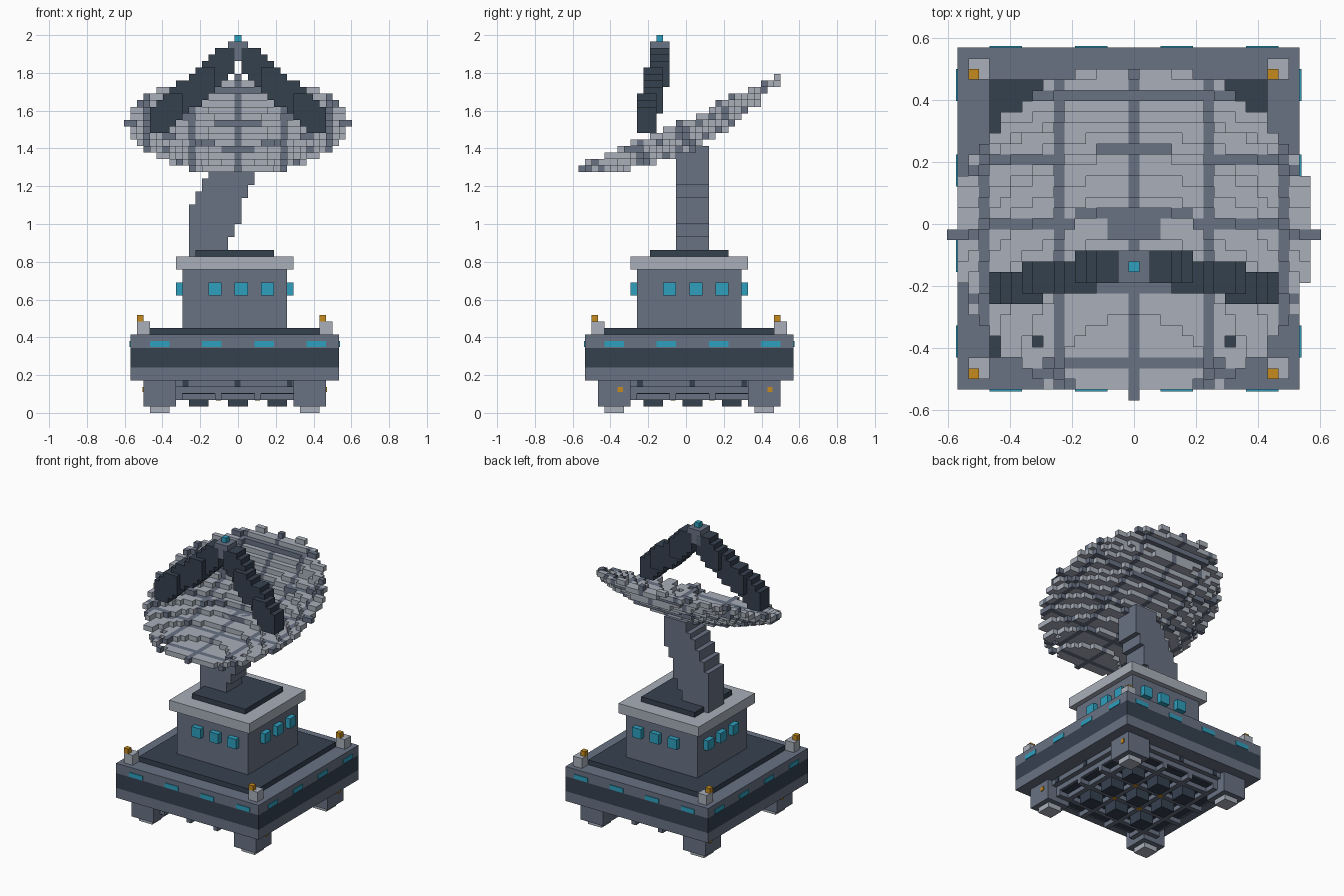
import bpy, bmesh, math
from mathutils import Vector

cube = bpy.data.objects.get("Cube")
if cube:
    bpy.data.objects.remove(cube, do_unlink=True)

W = 1 / 29                      # size of one block
BASE = Vector((-0.5, 0.5, 0))   # centre of the base, in blocks
ORIGIN = Vector((0, 0, 0))


def material(name, hex_code):
    srgb = [int(hex_code[i:i + 2], 16) / 255 for i in (0, 2, 4)]
    col = [c / 12.92 if c <= 0.04045 else ((c + 0.055) / 1.055) ** 2.4 for c in srgb] + [1]
    m = bpy.data.materials.new(name)
    m.use_nodes = True
    m.diffuse_color = col
    m.node_tree.nodes["Principled BSDF"].inputs["Base Color"].default_value = col
    return m


LIGHT = material("light_grey", "A9AFBA")
MID = material("steel_grey", "687284")
DARK = material("dark_slate", "35414F")
CYAN = material("cyan_glass", "2E9FBE")
AMBER = material("amber_lamp", "C58B1E")


def finish(name, bm, mats):
    me = bpy.data.meshes.new(name)
    bm.to_mesh(me)
    bm.free()
    for m in mats:
        me.materials.append(m)
    ob = bpy.data.objects.new(name, me)
    bpy.context.collection.objects.link(ob)
    return ob


def boxes(name, mat, spans, origin=BASE):
    """One object from boxes given as (x0, x1, y0, y1, z0, z1) in blocks."""
    bm = bmesh.new()
    for x0, x1, y0, y1, z0, z1 in spans:
        made = bmesh.ops.create_cube(bm, size=1)["verts"]
        size = Vector((x1 - x0, y1 - y0, z1 - z0))
        mid = Vector((x0 + x1, y0 + y1, z0 + z1)) / 2 + origin
        for v in made:
            v.co = (Vector(a * b for a, b in zip(v.co, size)) + mid) * W
    return finish(name, bm, [mat])


def slab(half, z0, z1):
    return (-half, half, -half, half, z0, z1)


def corners(lo, hi, z0, z1):
    """The same box at all four corners."""
    s = [(-hi, -lo), (lo, hi)]
    return [(*a, *b, z0, z1) for a in s for b in s]


def around(starts, width, z0, z1, face, depth):
    """A row of plates standing out from each of the four walls."""
    out = []
    for s in starts:
        for n0, n1 in ((-face - depth, -face + 0.1), (face - 0.1, face + depth)):
            out.append((s, s + width, n0, n1, z0, z1))
            out.append((n0, n1, s, s + width, z0, z1))
    return out


# Feet and their amber markers
boxes("feet", MID, corners(9, 14, 1, 5))
boxes("foot_pads", LIGHT, corners(10, 13, 0, 1))
boxes("foot_markers", AMBER,
      [(s * 14 - 0.15, s * 14 + 0.15, y, y + 0.8, 3.2, 4)
       for s in (-1, 1) for y in (-11, 12)])

# Underside: slab, dark belly, ribs and hanging vents
boxes("under_slab", MID, [slab(13, 4, 5)])
boxes("belly", MID, [slab(12, 3, 4)])
boxes("belly_plate", DARK, [slab(11.5, 2.9, 3.05)])
ribs = []
for c in (-8.5, -2.5, 3.5, 9.5):
    ribs += [(c - 0.5, c + 0.5, -12, 12, 2, 3), (-12, 12, c - 0.5, c + 0.5, 2, 3)]
boxes("belly_ribs", MID, ribs)
boxes("belly_vents", DARK, [(a, a + 3, b, b + 3, 1, 3) for a in (-7, -1, 5) for b in (-7, -1, 5)])
boxes("belly_lamps", AMBER, [(a - 0.4, a + 0.4, b - 0.4, b + 0.4, 1.9, 2.1)
                             for a in (-2.5, 3.5) for b in (-2.5, 3.5)])
boxes("slab_slots", DARK, around((-8, 0, 8), 0.9, 4, 5, 13, 0.15))

# Platform with dark band and light strips
boxes("platform_lower", MID, [slab(16, 5, 7)])
boxes("platform_band", DARK, [slab(16, 7, 10)])
boxes("platform_upper", MID, [slab(16, 10, 12)])
boxes("platform_deck", DARK, [slab(13, 12, 13)])
boxes("platform_lights", CYAN, around((-13, -5, 3, 11), 3, 10.1, 11, 16, 0.15))

# Corner posts with lamps
posts, lamps = [], []
for x in (-15, 13):
    for y in (-15, 13):
        posts.append((x, x + 2, y, y + 2, 12, 14))
        lamps.append((x, x + 1, y, y + 1, 14, 15))
boxes("corner_posts", LIGHT, posts)
boxes("corner_lamps", AMBER, lamps)

# Cabin
boxes("cabin", MID, [slab(8, 13, 22)])
boxes("cabin_windows", CYAN, around((-4, 0, 4), 2, 18, 20, 8, 1))
boxes("cabin_roof", LIGHT, [slab(9, 22, 24)])
boxes("roof_plate", DARK, [slab(6, 24, 25)])

# Leaning mast: (left, right, bottom, top)
steps = [(-7.5, -1.5, 24, 27), (-7.5, -0.5, 27, 29), (-7.5, 0.5, 29, 32),
         (-6.5, 0.5, 32, 33), (-6.5, 1.5, 33, 34), (-5.5, 1.5, 34, 35),
         (-5.5, 2.5, 35, 36), (-4.5, 2.5, 36, 38), (-3.5, 2.5, 38, 39), (-2.5, 2.5, 39, 41)]
boxes("mast", MID, [(l, r, -1.5, 3.5, a, b) for l, r, a, b in steps], ORIGIN)

# Dish: a tilted paraboloid snapped to blocks, with a grid of ribs
R, DEPTH, TILT = 17, 4, math.radians(25)
blocks = {}
for a in range(-R, R + 1):
    for b in range(-R, R + 1):
        r2 = (a * a + b * b) / R ** 2
        if r2 > 1:
            continue
        h = -DEPTH * (1 - r2)
        y = round(-1 + b * math.cos(TILT) - h * math.sin(TILT))
        z = round(44 + b * math.sin(TILT) + h * math.cos(TILT))
        rib = a % 7 == 0 or b % 7 == 0
        blocks[(a, y, z)] = int(rib) or blocks.get((a, y, z), 0)

bm = bmesh.new()
for pos, mat in blocks.items():
    centre = Vector(pos) + Vector((0, 0, 0.5))
    for axis in range(3):
        for sign in (-1, 1):
            n = Vector((0, 0, 0))
            n[axis] = sign
            if tuple(int(p + q) for p, q in zip(pos, n)) in blocks:
                continue
            u = Vector((0, 0, 0))
            u[(axis + 1) % 3] = 0.5
            v = n.cross(u)
            f = bm.faces.new([bm.verts.new((centre + n / 2 + c) * W)
                              for c in (-u - v, u - v, u + v, -u + v)])
            f.material_index = mat
bmesh.ops.remove_doubles(bm, verts=bm.verts, dist=W * 0.01)
finish("dish", bm, [LIGHT, MID])

# Feed arms meeting at the receiver
for side, name in ((1, "left_arm"), (-1, "right_arm")):
    arm = []
    for i in range(11):
        t = i / 10
        x, y, z = side * (12 - i), round(-6 + 2 * t), round(44 + 9 * t)
        arm.append((x - 1.5, x + 1.5, y - 1.5, y + 1.5, z - 1, z + 3))
    boxes(name, DARK, arm, ORIGIN)
boxes("receiver", MID, [(-1.5, 1.5, -5.5, -2.5, 54, 57)], ORIGIN)
boxes("receiver_light", CYAN, [(-0.5, 0.5, -4.5, -3.5, 57, 58)], ORIGIN)
